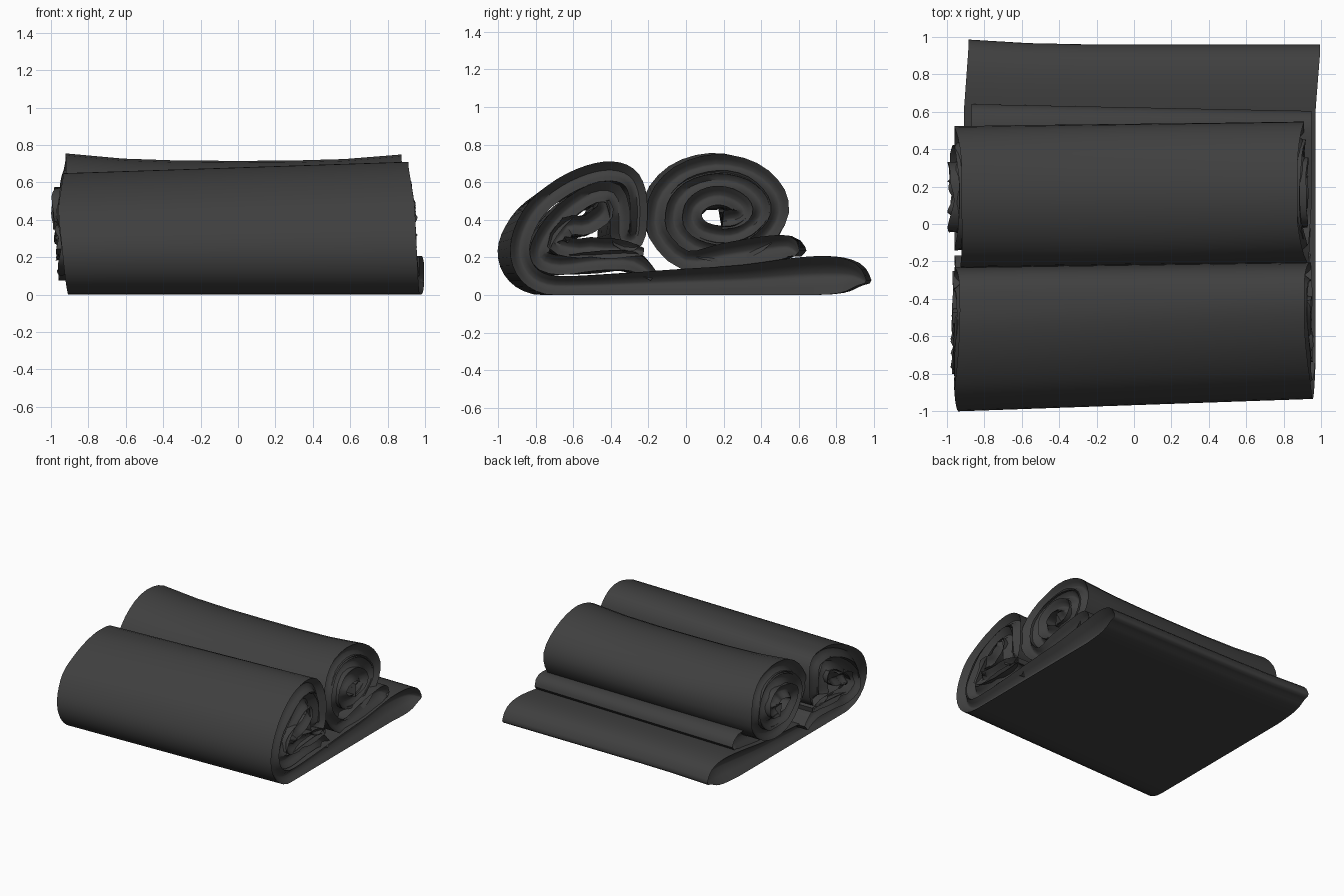
import bpy
import bmesh
import math
from mathutils import Vector, noise

cube = bpy.data.objects.get("Cube")
if cube:
    bpy.data.objects.remove(cube, do_unlink=True)

fabric = bpy.data.materials.new("charcoal fabric")
fabric.use_nodes = True
colour = (0.05, 0.05, 0.05, 1)
fabric.diffuse_color = colour
fabric.node_tree.nodes["Principled BSDF"].inputs["Base Color"].default_value = colour


def clamp(v):
    return max(0.0, min(1.0, v))


def smooth_path(points, steps=3):
    """Catmull-Rom resampling of (y, z, half thickness) points."""
    pts = [Vector(p) for p in points]
    out = []
    for i in range(len(pts) - 1):
        a, b = pts[max(i - 1, 0)], pts[i]
        c, d = pts[i + 1], pts[min(i + 2, len(pts) - 1)]
        for s in range(steps):
            t = s / steps
            out.append(0.5 * (2 * b + (c - a) * t + (2 * a - 5 * b + 4 * c - d) * t * t
                              + (3 * b - a - 3 * c + d) * t ** 3))
    return out + [pts[-1]]


def padded(points, half=0.052):
    return [p if len(p) == 3 else (*p, half) for p in points]


def spiral(cy, cz, ry, rz, start, turns, shrink, count):
    """Points winding clockwise and inwards round an oval."""
    pts = []
    for i in range(count):
        f = i / (count - 1)
        a = math.radians(start) - f * turns * math.tau
        k = f * turns * shrink
        pts.append((cy + (ry - k) * math.cos(a), cz + (rz - k * 0.9) * math.sin(a)))
    return pts


def padded_sheet(name, points, limits, deform, loose_from):
    """Sweep a thick sheet along x with soft, rounded side hems."""
    path = smooth_path(padded(points))
    n = len(path)
    hem = [math.radians(a) for a in (8, 35, 62, 90)]
    inner = [-0.66, -0.33, 0, 0.33, 0.66]
    bm = bmesh.new()
    rings = []
    stations = [(-1, a) for a in hem] + [(f, None) for f in inner] + [(1, a) for a in reversed(hem)]
    for side, angle in stations:
        ring = []
        for sign in (1, -1):
            order = range(n) if sign == 1 else reversed(range(n))
            for i in order:
                p = path[i]
                tangent = path[min(i + 1, n - 1)] - path[max(i - 1, 0)]
                normal = Vector((-tangent.y, tangent.x, 0)).normalized()
                t = i / (n - 1)
                low, high = limits(t)
                loose = clamp((t - loose_from) * 6)
                ripple = noise.noise(Vector((t * 22, side * 3, 0)))
                # crumpled hems on the hidden, inner layers
                low -= 0.03 * loose * ripple
                high += 0.03 * loose * ripple
                half = max(p.z, 0.008)
                if angle is None:
                    x, fat = low + (high - low) * (side + 1) / 2, 1
                else:
                    inset = half * 1.1 * (1 - math.sin(angle))
                    x = low + inset if side < 0 else high - inset
                    fat = math.sin(angle)
                q = Vector((p.x, p.y, 0)) + normal * half * fat * sign
                q += normal * 0.02 * loose * ripple
                ring.append(bm.verts.new(deform(x, q.x, q.y)))
        rings.append(ring)
    size = 2 * n
    for a, b in zip(rings, rings[1:]):
        for i in range(size):
            j = (i + 1) % size
            bm.faces.new((a[i], a[j], b[j], b[i]))
    for ring in (rings[0], rings[-1]):
        for i in range(n - 1):
            bm.faces.new((ring[i], ring[i + 1], ring[size - 2 - i], ring[size - 1 - i]))
    bmesh.ops.recalc_face_normals(bm, faces=bm.faces)
    mesh = bpy.data.meshes.new(name)
    bm.to_mesh(mesh)
    bm.free()
    mesh.materials.append(fabric)
    obj = bpy.data.objects.new(name, mesh)
    bpy.context.scene.collection.objects.link(obj)
    bpy.ops.object.select_all(action="DESELECT")
    obj.select_set(True)
    bpy.context.view_layer.objects.active = obj
    bpy.ops.object.shade_smooth_by_angle(angle=math.radians(50))
    return obj


def front_shape(x, y, z):
    """Front roll rises and slants towards +x; the tail hem bows."""
    w = clamp((-y - 0.1) / 0.3)
    tail = clamp((y - 0.6) / 0.35)
    z *= 1 - 0.045 * (1 - x) * w * clamp(z / 0.4)
    y += 0.035 * x * w
    y -= 0.035 * (1 - clamp(-x) ** 3) * tail
    x *= 1 - 0.035 * clamp((z - 0.48) / 0.2)
    x += 0.025 * tail
    return x, y, max(z, 0)


def back_shape(x, y, z):
    """Back roll sags in the middle and narrows at the top."""
    z -= 0.045 * (1 - abs(x) ** 3) * clamp((z - 0.3) / 0.4)
    y -= 0.02 * x * clamp((y - 0.4) / 0.2) * clamp((0.35 - z) / 0.1)
    y += 0.015 * x * clamp((z - 0.35) / 0.1)
    x *= 1 - 0.04 * clamp((z - 0.52) / 0.2)
    return x, y, z


# Base sheet, from the tail forwards, up and over the front roll, then inwards
base_path = [
    (0.99, 0.07, 0.01), (0.92, 0.1, 0.07), (0.8, 0.105, 0.1), (0.6, 0.1, 0.1),
    (0.3, 0.08, 0.08), (0, 0.07, 0.07), (-0.3, 0.06, 0.06), (-0.6, 0.05), (-0.77, 0.055),
    (-0.87, 0.11), (-0.915, 0.21), (-0.9, 0.33), (-0.825, 0.465), (-0.69, 0.575),
    (-0.55, 0.64), (-0.43, 0.66), (-0.33, 0.63), (-0.28, 0.55), (-0.27, 0.42),
    (-0.29, 0.3), (-0.37, 0.3, 0.06), (-0.38, 0.42, 0.06), (-0.42, 0.54, 0.06), (-0.53, 0.54),
    (-0.68, 0.44), (-0.79, 0.3), (-0.81, 0.2), (-0.7, 0.16), (-0.5, 0.18),
    (-0.3, 0.18), (-0.18, 0.1, 0.03)]


def base_limits(t):
    roll = clamp((t - 0.27) * 8)
    return -0.91 - 0.05 * roll, 0.97 - 0.025 * roll


padded_sheet("base_sheet_and_front_roll", base_path, base_limits, front_shape, 0.6)

# Folded filling inside the front roll
core_path = [(-0.24, 0.23, 0.02), (-0.4, 0.25), (-0.6, 0.25), (-0.72, 0.28),
             (-0.66, 0.36), (-0.55, 0.38), (-0.47, 0.44), (-0.47, 0.5, 0.03)]
padded_sheet("front_roll_filling", core_path, lambda t: (-0.97, 0.95), front_shape, 0)

# Back roll: loose flap underneath, then winding inwards
flap = [(0.61, 0.22, 0.02), (0.55, 0.255, 0.06), (0.4, 0.24, 0.07), (0.2, 0.21, 0.065)]
winding = spiral(0.18, 0.445, 0.37, 0.3, 240, 2.9, 0.098, 30)


def back_limits(t):
    roll = clamp((t - 0.1) * 8)
    core = clamp((t - 0.55) * 4)
    return -0.87 - 0.09 * roll - 0.03 * core, 0.95 - 0.04 * roll + 0.02 * core


padded_sheet("back_roll", flap + winding, back_limits, back_shape, 0.5)
